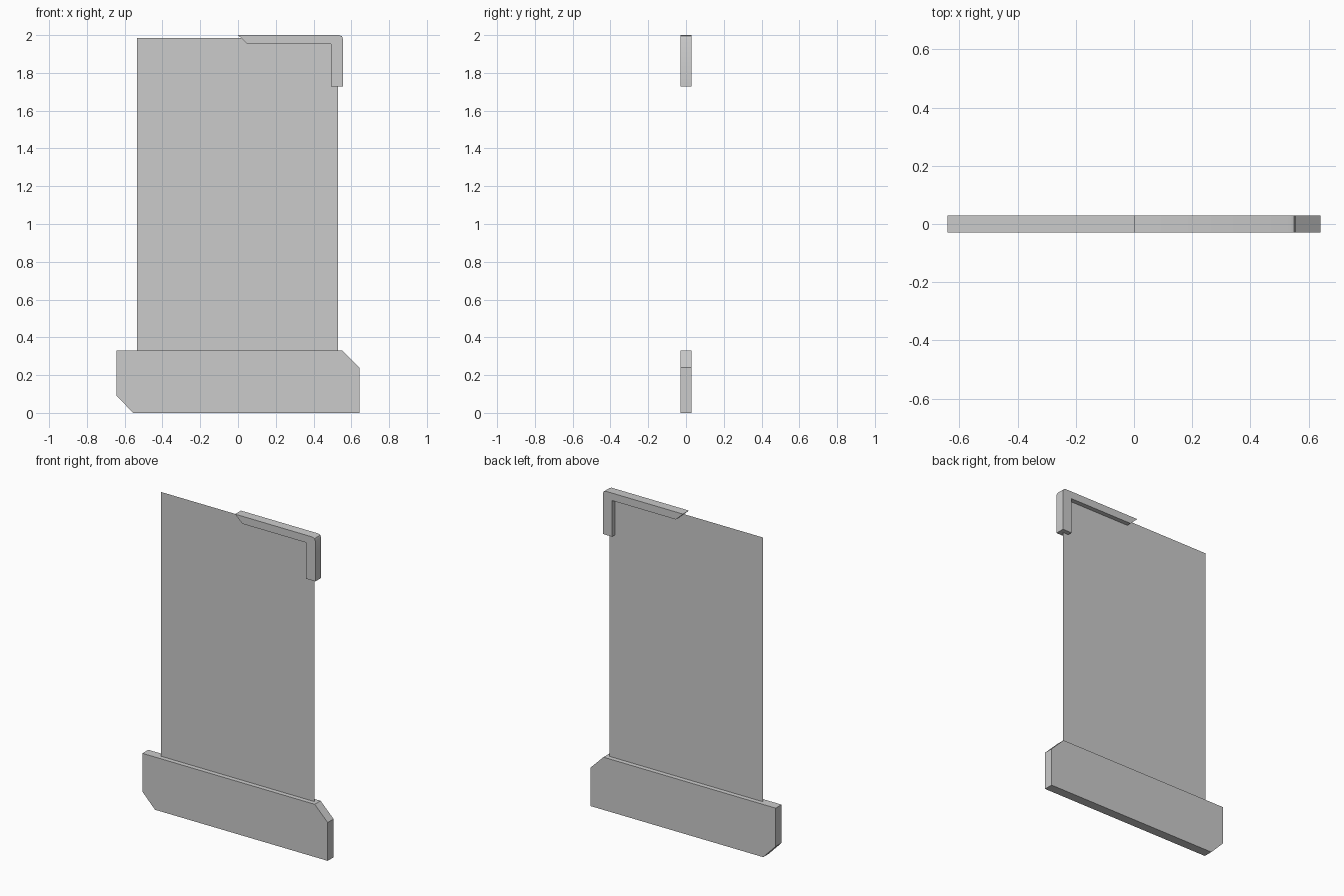
import bpy
import bmesh
import math

cube = bpy.data.objects.get("Cube")
if cube:
    bpy.data.objects.remove(cube, do_unlink=True)

HALF_DEPTH = 0.029

# Single plain grey
grey = bpy.data.materials.new("plain grey")
grey.use_nodes = True
colour = (0.6, 0.6, 0.6, 1.0)
grey.diffuse_color = colour
grey.node_tree.nodes["Principled BSDF"].inputs["Base Color"].default_value = colour


def make_part(name, outline, half_depth=0.0):
    """Flat outline in the xz plane, extruded evenly about y = 0 when deep."""
    bm = bmesh.new()
    face = bm.faces.new([bm.verts.new((x, -half_depth, z)) for x, z in outline])
    if half_depth:
        result = bmesh.ops.extrude_face_region(bm, geom=[face], use_keep_orig=True)
        moved = [v for v in result["geom"] if isinstance(v, bmesh.types.BMVert)]
        bmesh.ops.translate(bm, verts=moved, vec=(0, 2 * half_depth, 0))
        bmesh.ops.recalc_face_normals(bm, faces=bm.faces)
    mesh = bpy.data.meshes.new(name)
    bm.to_mesh(mesh)
    bm.free()
    mesh.materials.append(grey)
    obj = bpy.data.objects.new(name, mesh)
    bpy.context.collection.objects.link(obj)
    return obj


# Paper-thin upright panel
make_part("panel", [(-0.535, 0.33), (0.53, 0.33), (0.53, 1.985), (-0.535, 1.985)])

# Base block with two opposite corners cut off
make_part("base", [(-0.555, 0), (0.642, 0), (0.642, 0.24), (0.552, 0.33),
                   (-0.642, 0.33), (-0.642, 0.09)], HALF_DEPTH)

# Corner bracket with a slanted tip and a softened outer corner
bracket = make_part("corner_bracket",
                    [(0, 2), (0.05, 1.953), (0.492, 1.953), (0.492, 1.727),
                     (0.556, 1.727), (0.556, 1.98), (0.55, 1.994), (0.536, 2)],
                    HALF_DEPTH)
bpy.ops.object.select_all(action="DESELECT")
bracket.select_set(True)
bpy.context.view_layer.objects.active = bracket
bpy.ops.object.shade_smooth_by_angle(angle=math.radians(40))
